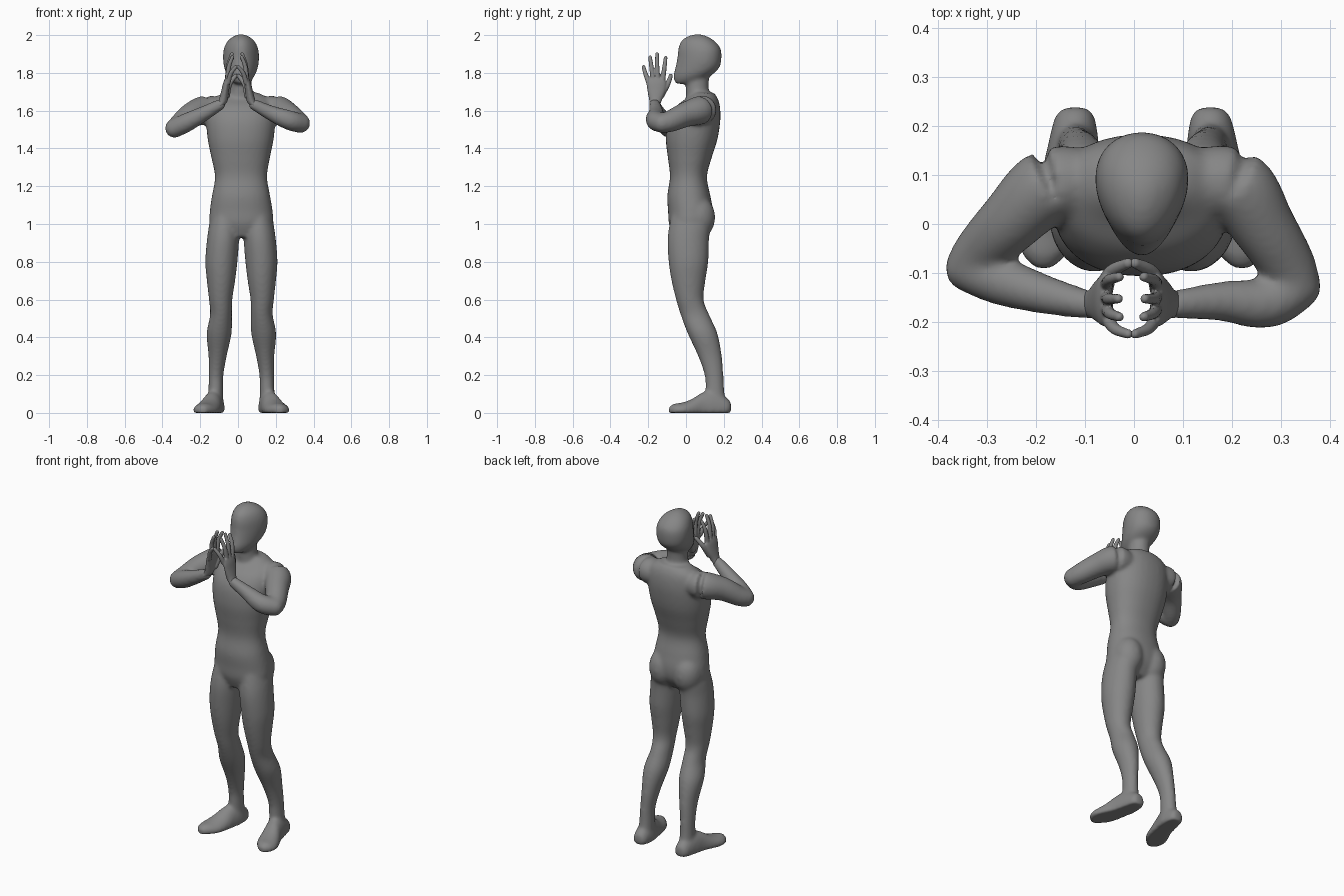
import bpy, bmesh, math
from mathutils import Vector, Matrix

CX = 0.018  # centre line of the legs and torso
Z, X = Vector((0, 0, 1)), Vector((1, 0, 0))

grey = bpy.data.materials.new("dark_grey")
grey.diffuse_color = (.24, .24, .24, 1)


def spline(rows, n=5):
    """Smoothly interpolate rows of numbers (Catmull-Rom)."""
    out = []
    for i in range(len(rows) - 1):
        a, b = rows[max(i - 1, 0)], rows[i]
        c, d = rows[i + 1], rows[min(i + 2, len(rows) - 1)]
        for k in range(n):
            t = k / n
            out.append([0.5 * (2 * q + (r - p) * t + (2 * p - 5 * q + 4 * r - s) * t * t
                               + (3 * q - p - 3 * r + s) * t ** 3)
                        for p, q, r, s in zip(a, b, c, d)])
    return out + [list(rows[-1])]


def loft(bm, rows, axis=None, taper=0.0, power=1.0, n=32):
    """Skin elliptical rings (x, y, z, half width, half depth)."""
    rows = spline(rows)
    loops = []
    for i, (x, y, z, ra, rb) in enumerate(rows):
        t = axis
        if t is None:
            t = Vector(rows[min(i + 1, len(rows) - 1)][:3]) - Vector(rows[max(i - 1, 0)][:3])
            t.normalize()
        u = X - t * X.dot(t)
        if u.length < 0.3:
            u = Z - t * Z.dot(t)
        u.normalize()
        v = t.cross(u)
        loop = []
        for k in range(n):
            c, s = math.cos(math.tau * k / n), math.sin(math.tau * k / n)
            c = math.copysign(abs(c) ** power, c)
            s = math.copysign(abs(s) ** power, s)
            p = Vector((x, y, z)) + u * c * max(ra, .003) * (1 + taper * s) + v * s * max(rb, .003)
            p.z = max(p.z, 0)
            loop.append(bm.verts.new(p))
        loops.append(loop)
    for a, b in zip(loops, loops[1:]):
        for k in range(n):
            j = (k + 1) % n
            bm.faces.new((a[k], a[j], b[j], b[k]))
    bm.faces.new(loops[0][::-1])
    bm.faces.new(loops[-1])


def ball(bm, p, r):
    r = Vector(r) if isinstance(r, tuple) else Vector((r, r, r))
    bmesh.ops.create_icosphere(bm, subdivisions=3, radius=1,
                               matrix=Matrix.Translation(p) @ Matrix.Diagonal((*r, 1)))


def limb(bm, pts, n=24):
    """Round tube (x, y, z, radius) with ball ends."""
    loft(bm, [(*p, p[3]) for p in pts], n=n)
    for p in (pts[0], pts[-1]):
        ball(bm, p[:3], p[3])


def finish(bm, name, voxel, smooth):
    bmesh.ops.recalc_face_normals(bm, faces=bm.faces)
    me = bpy.data.meshes.new(name)
    bm.to_mesh(me)
    bm.free()
    me.materials.append(grey)
    ob = bpy.data.objects.new(name, me)
    bpy.context.collection.objects.link(ob)
    m = ob.modifiers.new("merge", 'REMESH')
    m.mode, m.voxel_size, m.use_smooth_shade = 'VOXEL', voxel, True
    m = ob.modifiers.new("soften", 'SMOOTH')
    m.factor, m.iterations = 0.5, smooth


body = bmesh.new()

# torso
loft(body, [
    (CX, .012, .93, .10, .075), (CX, .022, 1.0, .165, .112), (.017, .024, 1.07, .166, .119),
    (.016, .015, 1.15, .154, .114), (.016, .013, 1.25, .138, .098), (.014, .02, 1.35, .155, .116),
    (.014, .03, 1.45, .175, .137), (.015, .043, 1.55, .182, .139), (.016, .062, 1.62, .172, .118),
    (.016, .085, 1.665, .143, .083), (.016, .09, 1.695, .092, .058)], Z, power=.9)

# neck and head
loft(body, [(.016, .075, 1.62, .09, .072), (.016, .062, 1.69, .064, .062),
            (.016, .06, 1.74, .057, .06), (.016, .07, 1.84, .055, .06)], Z)
loft(body, [
    (.016, -.02, 1.742, .028, .034), (.016, .008, 1.76, .052, .071), (.016, .036, 1.79, .074, .102),
    (.016, .061, 1.83, .088, .117), (.016, .071, 1.88, .094, .117), (.016, .071, 1.93, .089, .112),
    (.016, .063, 1.97, .069, .087), (.016, .06, 1.994, .038, .05), (.016, .06, 2.005, .01, .012)],
    Z, taper=.2)

for s in (-1, 1):
    # legs
    leg = [(.075, .025, 1.12, .06, .085), (.089, .025, 1.02, .077, .108), (.097, .012, .92, .085, .11),
           (.106, .013, .8, .085, .105), (.108, .013, .7, .075, .09), (.11, .02, .6, .062, .073),
           (.108, .047, .52, .058, .076), (.118, .088, .42, .066, .079), (.126, .127, .3, .048, .063),
           (.134, .148, .2, .039, .05), (.136, .153, .12, .039, .05), (.137, .16, .03, .042, .055)]
    loft(body, [(CX + s * d, y, z, a, b) for d, y, z, a, b in leg], Z)
    # buttocks
    ball(body, (CX + s * .08, .062, 1.035), (.085, .093, .115))
    # feet, soles clamped to the ground
    foot = [(.138, .239, .03, .018, .02), (.139, .222, .025, .04, .05), (.143, .15, .025, .054, .09),
            (.156, .09, .02, .056, .09), (.175, .03, .015, .065, .058), (.19, -.02, .012, .066, .043),
            (.2, -.062, .012, .048, .037), (.203, -.09, .012, .02, .022)]
    loft(body, [(CX + s * d, y, z, a, b) for d, y, z, a, b in foot], Vector((0, -1, 0)))

# arms, raised in front of the chest
limb(body, [(-.1, .085, 1.6, .07), (-.175, .078, 1.603, .077), (-.25, .008, 1.575, .066),
            (-.312, -.055, 1.525, .056), (-.337, -.09, 1.506, .05)])
limb(body, [(-.337, -.09, 1.506, .05), (-.27, -.117, 1.538, .05),
            (-.18, -.145, 1.585, .04), (-.095, -.165, 1.632, .03)])
limb(body, [(.13, .085, 1.6, .07), (.208, .078, 1.603, .077), (.265, -.005, 1.578, .066),
            (.312, -.08, 1.545, .058), (.332, -.127, 1.533, .051)])
limb(body, [(.332, -.127, 1.533, .051), (.27, -.162, 1.55, .053),
            (.18, -.158, 1.585, .041), (.085, -.165, 1.632, .03)])
finish(body, "body", .009, 12)

# hands, cupped towards each other
fingers = [
    [(-.052, -.198, 1.75, .014), (-.038, -.215, 1.797, .012), (-.012, -.225, 1.832, .010)],
    [(-.056, -.172, 1.755, .014), (-.049, -.183, 1.83, .012), (-.03, -.19, 1.883, .010)],
    [(-.056, -.15, 1.76, .014), (-.051, -.153, 1.84, .012), (-.032, -.153, 1.9, .010)],
    [(-.056, -.124, 1.755, .014), (-.05, -.114, 1.83, .012), (-.03, -.108, 1.88, .010)],
    [(-.062, -.135, 1.68, .020), (-.046, -.098, 1.74, .015), (-.012, -.080, 1.785, .011)]]
palm = [(-.098, -.165, 1.625, .022, .027), (-.08, -.162, 1.65, .024, .032),
        (-.069, -.157, 1.70, .021, .046), (-.061, -.157, 1.745, .018, .052),
        (-.057, -.158, 1.77, .012, .044)]
for name, s in (("left_hand", 1), ("right_hand", -1)):
    hand = bmesh.new()
    mx = lambda x: x if s == 1 else -.01 - x
    loft(hand, [(mx(p[0]), *p[1:]) for p in palm], Z)
    for f in fingers:
        limb(hand, [(mx(p[0]), *p[1:]) for p in f], n=12)
    finish(hand, name, .004, 4)
